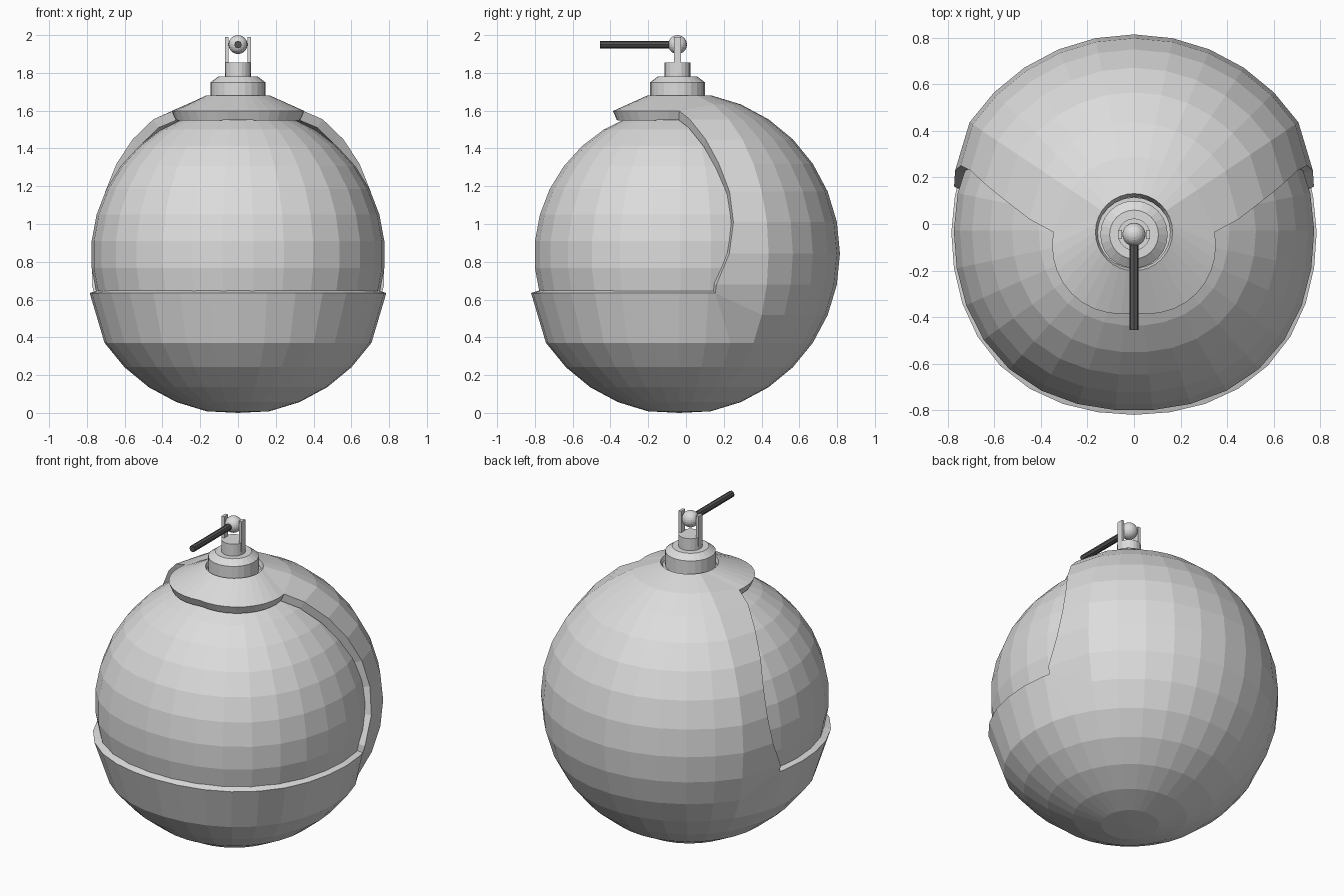
import bpy, bmesh, math
from math import sin, cos, radians, pi
from mathutils import Matrix, Vector

cube = bpy.data.objects.get("Cube")
if cube:
    bpy.data.objects.remove(cube, do_unlink=True)


def material(name, value):
    m = bpy.data.materials.new(name)
    m.use_nodes = True
    colour = (value, value, value, 1)
    m.diffuse_color = colour
    m.node_tree.nodes["Principled BSDF"].inputs["Base Color"].default_value = colour
    return m


grey = material("light_grey", 0.72)
dark = material("dark_grey", 0.09)
SHELL_Y, TOP_Y = -0.035, -0.045


def finish(name, bm, mat, location):
    mesh = bpy.data.meshes.new(name)
    bm.to_mesh(mesh)
    bm.free()
    mesh.materials.append(mat)
    ob = bpy.data.objects.new(name, mesh)
    ob.location = location
    bpy.context.collection.objects.link(ob)
    return ob


def lathe(name, profile, segments):
    """Spin a (radius, height) profile about the vertical axis."""
    bm = bmesh.new()
    verts = [bm.verts.new((r, 0, z)) for r, z in profile]
    edges = [bm.edges.new(pair) for pair in zip(verts, verts[1:])]
    bmesh.ops.spin(bm, geom=verts + edges, cent=(0, 0, 0), axis=(0, 0, 1),
                   angle=2 * pi, steps=segments)
    bmesh.ops.remove_doubles(bm, verts=bm.verts, dist=0.0005)
    bmesh.ops.recalc_face_normals(bm, faces=bm.faces)
    return finish(name, bm, grey, (0, TOP_Y, 0))


def fuller(x, y, amount):
    """Widening factor for the front diagonals, zero at the front and sides."""
    return 1 + amount * sin(2 * math.atan2(x, y)) ** 2 if y < 0 else 1


# Inner ball, slightly squared toward the front
bm = bmesh.new()
bmesh.ops.create_uvsphere(bm, u_segments=30, v_segments=17, radius=0.778,
                          matrix=Matrix.Rotation(pi / 2, 4, 'Z'))
for v in bm.verts:
    v.co.xy *= fuller(v.co.x, v.co.y, 0.035)
finish("inner_ball", bm, grey, (0, -0.028, 0.838))

# Outer shell: rings around the back, the edge column following the front opening
R, RZ, MID, HALF, EDGE, STEP = 0.85, 0.853, 0.845, 16, 6, 11.25
opening = {-1: 75.8, 0: 71, 1: 69, 2: 69.3, 3: 72, 4: 76, 5: 83}
front_fullness = {-2: 0.035, -3: 0.025, -4: 0.012}


def shell_point(k, column):
    col = abs(column)
    angle = col * STEP
    r = R * cos(radians(k * STEP))
    z = max(0, MID + RZ * sin(radians(k * STEP)))
    if col >= EDGE:
        if k in opening:             # edge of the opening, hugging the ball
            angle = opening[k]
            r *= 0.957
        elif k == -2:                # raised rim of the lower front
            angle = max(angle, 76)
            z = 0.635
        elif k == 6:                 # brim over the opening
            angle = 90 + (col - EDGE) * 9
            r = 0.347 + 0.03 * sin(radians(2 * (angle - 90)))
            z = 1.598
    x = math.copysign(r * sin(radians(angle)), column)
    y = r * cos(radians(angle))
    f = fuller(x, y, front_fullness.get(k, 0))
    return Vector((x * f, y * f, z))


bm = bmesh.new()
for k in range(-8, 7):
    for c in range(-HALF, HALF):
        if min(abs(c), abs(c + 1)) >= EDGE and (k in opening or k + 1 in opening):
            continue
        corners = []
        for p in (shell_point(k, c), shell_point(k, c + 1),
                  shell_point(k + 1, c + 1), shell_point(k + 1, c)):
            if all((p - q).length > 0.0005 for q in corners):
                corners.append(p)
        bm.faces.new([bm.verts.new(p) for p in corners])
bmesh.ops.remove_doubles(bm, verts=bm.verts, dist=0.0005)
bm.normal_update()
if sum(f.normal.dot(f.calc_center_median() - Vector((0, 0, MID))) for f in bm.faces) < 0:
    bmesh.ops.reverse_faces(bm, faces=bm.faces)
shell = finish("outer_shell", bm, grey, (0, SHELL_Y, 0))
solid = shell.modifiers.new("thickness", 'SOLIDIFY')
solid.thickness = 0.053
solid.offset = -1

# Collar on its seat and the stem, standing in the hole at the top of the shell
lathe("collar", [(0, 1.6), (0.16, 1.6), (0.16, 1.66), (0.145, 1.66), (0.145, 1.75),
                 (0.105, 1.78), (0, 1.78)], 24)
lathe("stem", [(0, 1.75), (0.069, 1.75), (0.069, 1.855), (0, 1.855)], 20)

# Fork holding the pivot
for side, name in ((1, "left_prong"), (-1, "right_prong")):
    bm = bmesh.new()
    bmesh.ops.create_cube(bm, size=1, matrix=Matrix.Diagonal((0.018, 0.038, 0.19, 1)))
    finish(name, bm, grey, (side * 0.06, TOP_Y, 1.895))

# Pivot ball and thin rod pointing forward
bm = bmesh.new()
bmesh.ops.create_uvsphere(bm, u_segments=20, v_segments=12, radius=0.05)
finish("pivot_ball", bm, grey, (0, TOP_Y, 1.95))
bm = bmesh.new()
bmesh.ops.create_cone(bm, cap_ends=True, segments=8, radius1=0.02, radius2=0.02, depth=0.41,
                      matrix=Matrix.Rotation(pi / 2, 4, 'X'))
finish("rod", bm, dark, (0, -0.25, 1.95))
